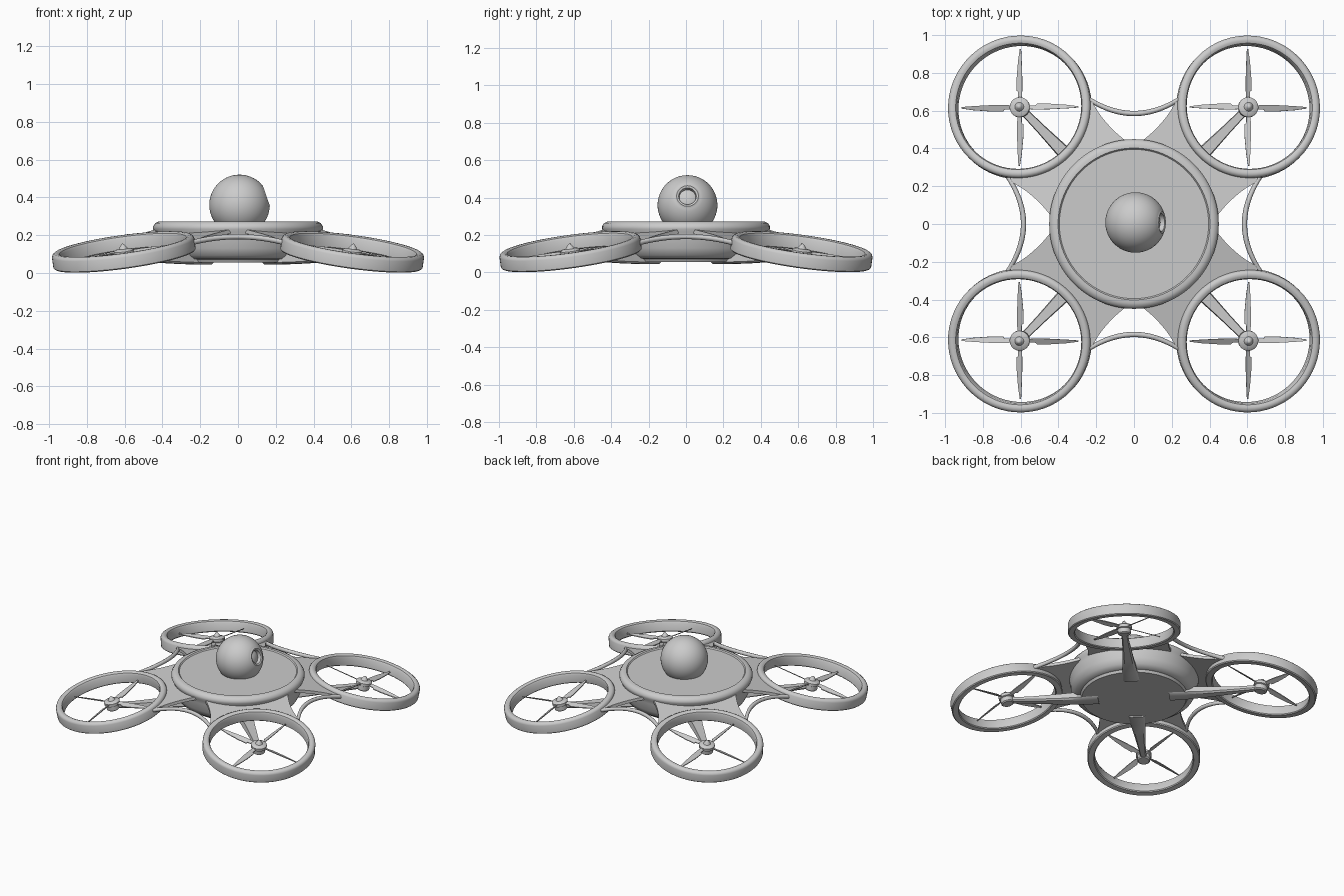
import bpy, bmesh, math
from mathutils import Matrix, Vector

if "Cube" in bpy.data.objects:
    bpy.data.objects.remove(bpy.data.objects["Cube"])

TILT = math.radians(11)
CX, CY, CZ = 0.605, 0.618, 0.112
# Frame of one rotor: leaning outward along the diagonal
ROTOR = (Matrix.Translation((CX, CY, CZ)) @ Matrix.Rotation(math.radians(45), 4, 'Z')
         @ Matrix.Rotation(TILT, 4, 'Y'))


def finish(bm, name, mirror=(False, False), angle=35):
    bmesh.ops.remove_doubles(bm, verts=bm.verts, dist=1e-5)
    bmesh.ops.recalc_face_normals(bm, faces=bm.faces)
    me = bpy.data.meshes.new(name)
    bm.to_mesh(me)
    bm.free()
    ob = bpy.data.objects.new(name, me)
    bpy.context.collection.objects.link(ob)
    bpy.ops.object.select_all(action='DESELECT')
    ob.select_set(True)
    bpy.context.view_layer.objects.active = ob
    bpy.ops.object.shade_smooth_by_angle(angle=math.radians(angle))
    if any(mirror):
        m = ob.modifiers.new("Mirror", 'MIRROR')
        m.use_axis = (mirror[0], mirror[1], False)
        m.use_clip = False
        m.use_mirror_merge = False
    return ob


def lathe(name, profile, mat=Matrix(), steps=64, closed=False, mirror=(False, False)):
    bm = bmesh.new()
    vs = [bm.verts.new((r, 0, z)) for r, z in profile]
    n = len(vs)
    es = [bm.edges.new((vs[i], vs[(i + 1) % n])) for i in range(n if closed else n - 1)]
    bmesh.ops.spin(bm, geom=vs + es, cent=(0, 0, 0), axis=(0, 0, 1),
                   angle=2 * math.pi, steps=steps)
    bm.transform(mat)
    return finish(bm, name, mirror)


def prism(bm, bottom, top):
    a = [bm.verts.new(p) for p in bottom]
    b = [bm.verts.new(p) for p in top]
    n = len(a)
    bm.faces.new(a[::-1])
    bm.faces.new(b)
    for i in range(n):
        bm.faces.new((a[i], a[(i + 1) % n], b[(i + 1) % n], b[i]))


# Central body disc with raised rim
lathe("body", [(0, .264), (.395, .264), (.402, .272), (.42, .272), (.438, .264), (.449, .247),
               (.449, .232), (.44, .215), (.435, .19), (.425, .13), (.405, .092), (.38, .075),
               (.362, .072), (.352, .055), (0, .055)], steps=96)

# Camera ball with a recessed lens facing +x and slightly up
R = 0.16
a0 = math.asin(.07 / R)
ball = [(0, .132), (.025, .130), (.044, .122), (.047, .146), (.058, .150), (.062, .146), (.07, R * math.cos(a0))]
for i in range(1, 29):
    a = a0 + (math.pi - a0) * i / 28
    ball.append((R * math.sin(a), -R * -math.cos(a)))
ball[-1] = (0, -R)
lathe("camera_ball", ball, Matrix.Translation((.008, .008, .36))
      @ Matrix.Rotation(math.radians(71), 4, 'Y'))

# Rotor guard rings
lathe("rotor_guard", [(.38, -.034), (.38, .022), (.375, .033), (.364, .04), (.35, .04), (.338, .034),
                      (.332, .022), (.332, -.034), (.338, -.04), (.374, -.04)],
      ROTOR, 72, True, (True, True))

# Motor hubs and spinner caps
lathe("motor_hub", [(0, -.055), (.036, -.055), (.044, -.048), (.044, -.018), (.053, -.014), (.053, .006),
                    (.046, .012), (.024, .016), (.012, .035), (0, .045)],
      ROTOR, 32, mirror=(True, True))

# Four pitched blades per rotor, lined up with x and y
bm = bmesh.new()
outline = [(.03, -.009), (.085, -.011), (.09, -.02), (.16, -.019), (.25, -.012), (.312, -.003),
           (.312, .004), (.25, .008), (.16, .012), (.09, .013), (.03, .009)]
for k in range(4):
    m = ROTOR @ Matrix.Rotation(math.radians(90 * k - 45), 4, 'Z')
    lo = [m @ Vector((x, y, -.007 + y * .45)) for x, y in outline]
    hi = [m @ Vector((x, y, -.001 + y * .45)) for x, y in outline]
    prism(bm, lo, hi)
finish(bm, "rotor_blades", (True, True))

# Tapered arms from the underside to the hubs
bm = bmesh.new()
d = Vector((CX, CY, 0)).normalized()
s = Vector((-d.y, d.x, 0))
up = Vector((0, 0, 1))
rows = []
for r, w, z0, z1 in [(.24, .058, .046, .075), (.36, .05, .046, .10), (.50, .038, .05, .098),
                     (.70, .026, .062, .095), (.86, .02, .072, .10)]:
    rows.append([bm.verts.new(d * r + s * x + up * z) for x, z in
                 [(-w * .7, z0), (w * .7, z0), (w, z0 + .01), (w * .85, z1), (-w * .85, z1), (-w, z0 + .01)]])
for a, b in zip(rows, rows[1:]):
    for i in range(6):
        bm.faces.new((a[i], a[(i + 1) % 6], b[(i + 1) % 6], b[i]))
bm.faces.new(rows[0])
bm.faces.new(rows[-1])
finish(bm, "rotor_arm", (True, True))


# Web plates joining body and guards, lying in the rotor plane
def plane_z(x, y):
    return CZ + ((CX - x) + (CY - y)) / math.sqrt(2) * math.tan(TILT)


edge = []
for i in range(9):
    t = i / 8
    p0, p1, p2 = Vector((.225, .655)), Vector((.165, .53)), Vector((.03, .43))
    edge.append(p0 * (1 - t) ** 2 + p1 * 2 * t * (1 - t) + p2 * t * t)
other = [Vector((p.y, p.x)) for p in reversed(edge)]
arc = []
a_start = math.atan2(other[-1].y - CY, other[-1].x - CX) % (2 * math.pi)
a_end = math.atan2(edge[0].y - CY, edge[0].x - CX) % (2 * math.pi)
for i in range(17):
    a = a_start + (a_end - a_start) * i / 16
    arc.append(Vector((CX + .352 * math.cos(a), CY + .352 * math.sin(a))))
inner = [Vector((.40 * math.cos(math.radians(a)), .40 * math.sin(math.radians(a)))) for a in range(80, 9, -10)]
loop = edge + inner + other + arc
bm = bmesh.new()
prism(bm, [(p.x, p.y, plane_z(p.x, p.y) - .006) for p in loop],
      [(p.x, p.y, plane_z(p.x, p.y) + .016) for p in loop])
bmesh.ops.triangulate(bm, faces=[f for f in bm.faces if len(f.verts) > 4])
finish(bm, "web_plate", (True, True))


# Curved struts between neighbouring guards
def strut(name, along_x):
    bm = bmesh.new()
    rings = []
    for i in range(25):
        t = -1 + i / 12
        u, v, z = .245 * t, .585 + .08 * abs(t) ** 2, .192 - .032 * t * t
        ring = []
        for k in range(8):
            a = math.tau * k / 8
            v2, z2 = v + .014 * math.cos(a), z + .014 * math.sin(a)
            ring.append(bm.verts.new((u, v2, z2) if along_x else (v2, u, z2)))
        rings.append(ring)
    for a, b in zip(rings, rings[1:]):
        for k in range(8):
            bm.faces.new((a[k], a[(k + 1) % 8], b[(k + 1) % 8], b[k]))
    bm.faces.new(rings[0])
    bm.faces.new(rings[-1])
    finish(bm, name, (not along_x, along_x), 60)


strut("front_back_strut", True)
strut("side_strut", False)
